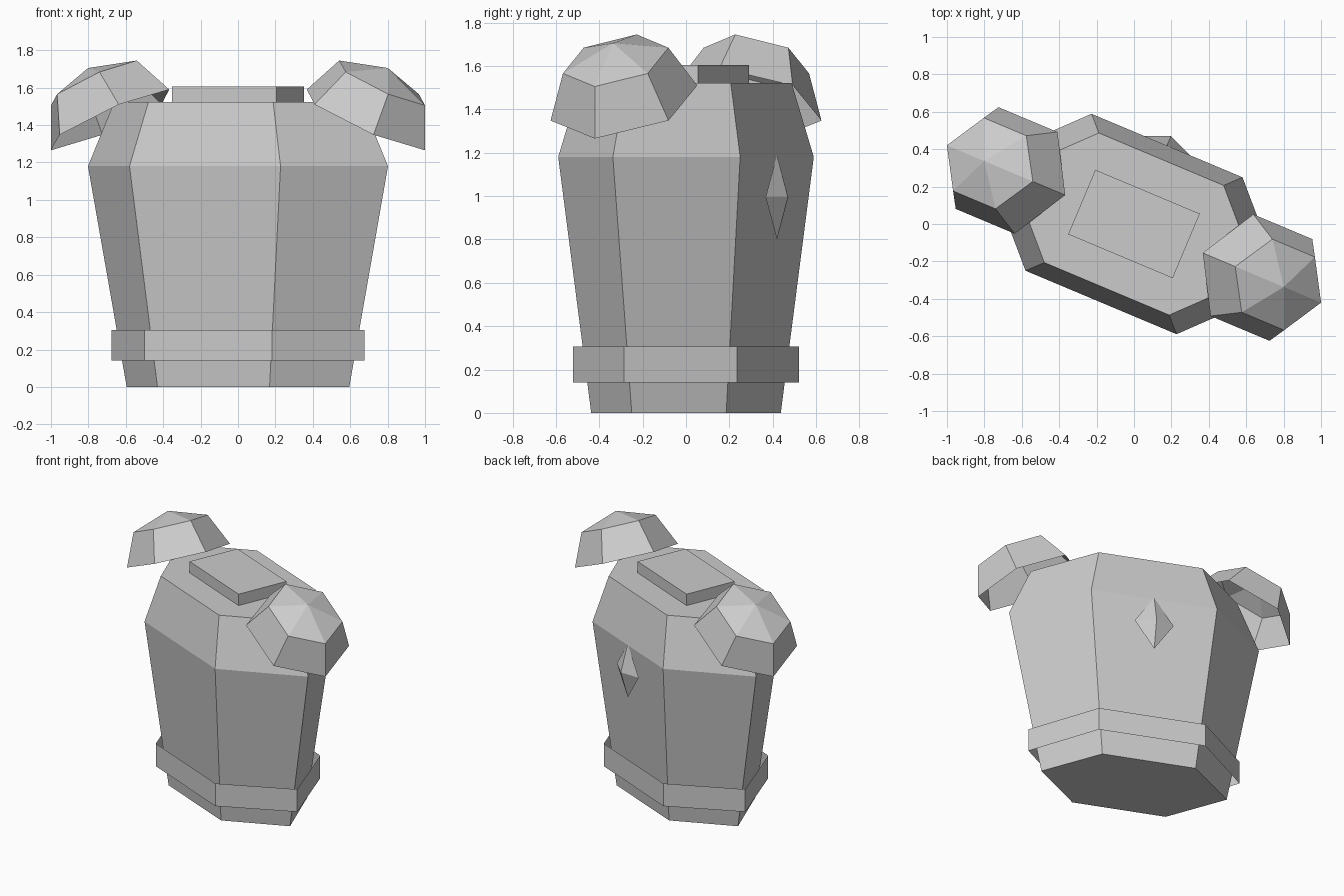
import bpy, bmesh, math

cube = bpy.data.objects.get("Cube")
if cube:
    bpy.data.objects.remove(cube, do_unlink=True)

TURN = math.radians(-22.8)   # the whole torso is turned about z

grey = bpy.data.materials.new("plain_grey")
grey.use_nodes = True
colour = (0.6, 0.6, 0.6, 1)
grey.diffuse_color = colour
for node in grey.node_tree.nodes:
    if node.type == 'BSDF_PRINCIPLED':
        node.inputs["Base Color"].default_value = colour


def loft(name, rings, cap_bottom=False, cap_top=False, turn=TURN):
    """Skin counter-clockwise rings from bottom to top; a one-point ring is a tip."""
    bm = bmesh.new()
    loops = [[bm.verts.new(p) for p in ring] for ring in rings]
    for low, high in zip(loops, loops[1:]):
        n = max(len(low), len(high))
        for i in range(n):
            j = (i + 1) % n
            if len(high) == 1:
                bm.faces.new((low[i], low[j], high[0]))
            elif len(low) == 1:
                bm.faces.new((low[0], high[j], high[i]))
            else:
                bm.faces.new((low[i], low[j], high[j], high[i]))
    if cap_bottom:
        bm.faces.new(loops[0][::-1])
    if cap_top:
        bm.faces.new(loops[-1])
    mesh = bpy.data.meshes.new(name)
    bm.to_mesh(mesh)
    bm.free()
    mesh.materials.append(grey)
    obj = bpy.data.objects.new(name, mesh)
    obj.rotation_euler.z = turn
    bpy.context.collection.objects.link(obj)
    return obj


def hexagon(tip, x, y, z):
    """Long hexagon with pointed ends on the x axis."""
    return [(tip, 0, z), (x, y, z), (-x, y, z), (-tip, 0, z), (-x, -y, z), (x, -y, z)]


def body_ring(scale, z):
    return hexagon(0.87 * scale, 0.438 * scale, 0.455 * scale, z)


# Torso: tapered waist, wide chest, sloping shoulders
loft("torso", [body_ring(0.742, 0), body_ring(1, 1.18), body_ring(0.826, 1.522)], True, True)

# Belt: an open band standing off the waist
loft("belt", [hexagon(0.735, 0.37, 0.41, z) for z in (0.14, 0.305)])

# Neck plate
loft("neck_plate",
     [[(0.303, -0.187, z), (0.303, 0.187, z), (-0.303, 0.187, z), (-0.303, -0.187, z)]
      for z in (1.522, 1.605)], True, True)

# Back gem: stretched octahedron half sunk in the back
gy, gz = 0.455, 0.995
loft("back_gem", [[(0, gy, gz - 0.195)],
                  [(0.135, gy, gz), (0, gy + 0.055, gz), (-0.135, gy, gz), (0, gy - 0.055, gz)],
                  [(0, gy, gz + 0.195)]])


# Shoulder guards: tilted open hexagonal domes
def tilted_ring(outer, mid_out, mid_in, inner, half, z_outer, z_inner):
    slope = (z_inner - z_outer) / (inner - outer)
    flat = [(outer, 0), (mid_out, half), (mid_in, half),
            (inner, 0), (mid_in, -half), (mid_out, -half)]
    return [(x, y, z_outer + slope * (x - outer)) for x, y in flat]


rim = tilted_ring(1.085, 0.91, 0.568, 0.399, 0.295, 1.265, 1.59)
crown = tilted_ring(1.085, 0.96, 0.714, 0.587, 0.212, 1.505, 1.745)
for side, turn in (("left", TURN), ("right", TURN + math.pi)):
    loft(side + "_shoulder_guard", [rim, crown, [(0.869, 0, 1.705)]], turn=turn)
